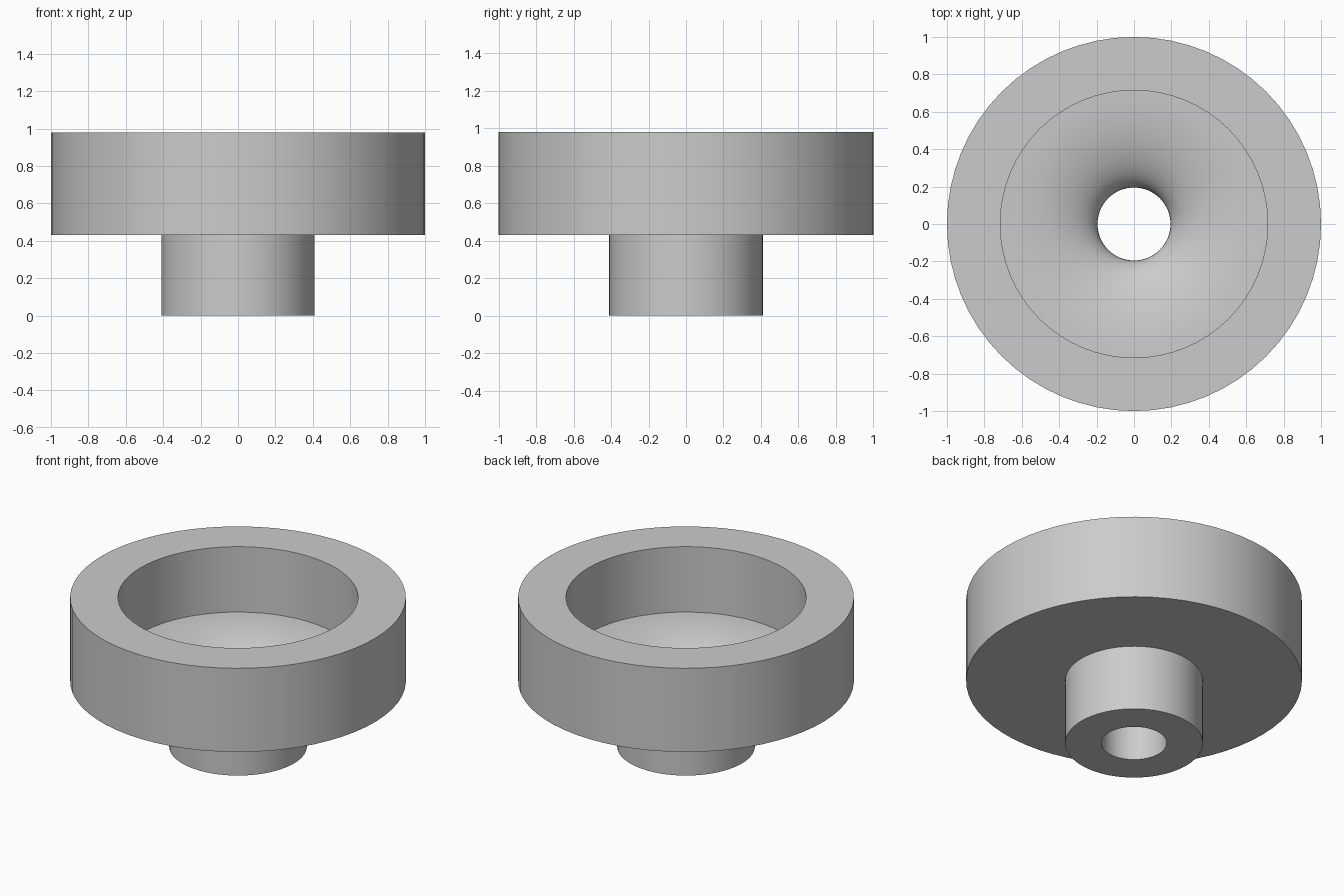
import bpy, bmesh
from math import sin, cos, pi, radians

SEGMENTS = 64
FLARE_STEPS = 14

cube = bpy.data.objects.get("Cube")
if cube:
    bpy.data.objects.remove(cube, do_unlink=True)

# One plain grey for the whole part
grey = bpy.data.materials.new("plain grey")
grey.use_nodes = True
colour = (0.6, 0.6, 0.6, 1)
grey.diffuse_color = colour
grey.node_tree.nodes["Principled BSDF"].inputs["Base Color"].default_value = colour

# Main sizes
rim_r, cup_r, stem_r, bore_r = 1.0, 0.715, 0.41, 0.195
top_z, floor_z, shoulder_z = 0.98, 0.55, 0.43
flare_drop = 0.22

# Half section: bore foot, stem, shoulder, rim, then cup wall
profile = [(bore_r, 0), (stem_r, 0), (stem_r, shoulder_z), (rim_r, shoulder_z),
           (rim_r, top_z), (cup_r, top_z)]

# Cup floor flares smoothly down into the bore
for i in range(FLARE_STEPS + 1):
    a = pi / 2 * i / FLARE_STEPS
    profile.append((cup_r - (cup_r - bore_r) * sin(a),
                    floor_z - flare_drop * (1 - cos(a))))

# Revolve the closed section around the z axis
bm = bmesh.new()
rings = []
for r, z in profile:
    rings.append([bm.verts.new((r * cos(2 * pi * k / SEGMENTS),
                                r * sin(2 * pi * k / SEGMENTS), z))
                  for k in range(SEGMENTS)])
for i, ring in enumerate(rings):
    following = rings[(i + 1) % len(rings)]
    for k in range(SEGMENTS):
        n = (k + 1) % SEGMENTS
        bm.faces.new((ring[k], ring[n], following[n], following[k]))
bmesh.ops.recalc_face_normals(bm, faces=bm.faces)

mesh = bpy.data.meshes.new("stemmed_cup")
bm.to_mesh(mesh)
bm.free()
mesh.materials.append(grey)
cup = bpy.data.objects.new("stemmed_cup", mesh)
bpy.context.collection.objects.link(cup)

# Smooth round walls, sharp rims
bpy.ops.object.select_all(action='DESELECT')
cup.select_set(True)
bpy.context.view_layer.objects.active = cup
bpy.ops.object.shade_smooth_by_angle(angle=radians(35))
